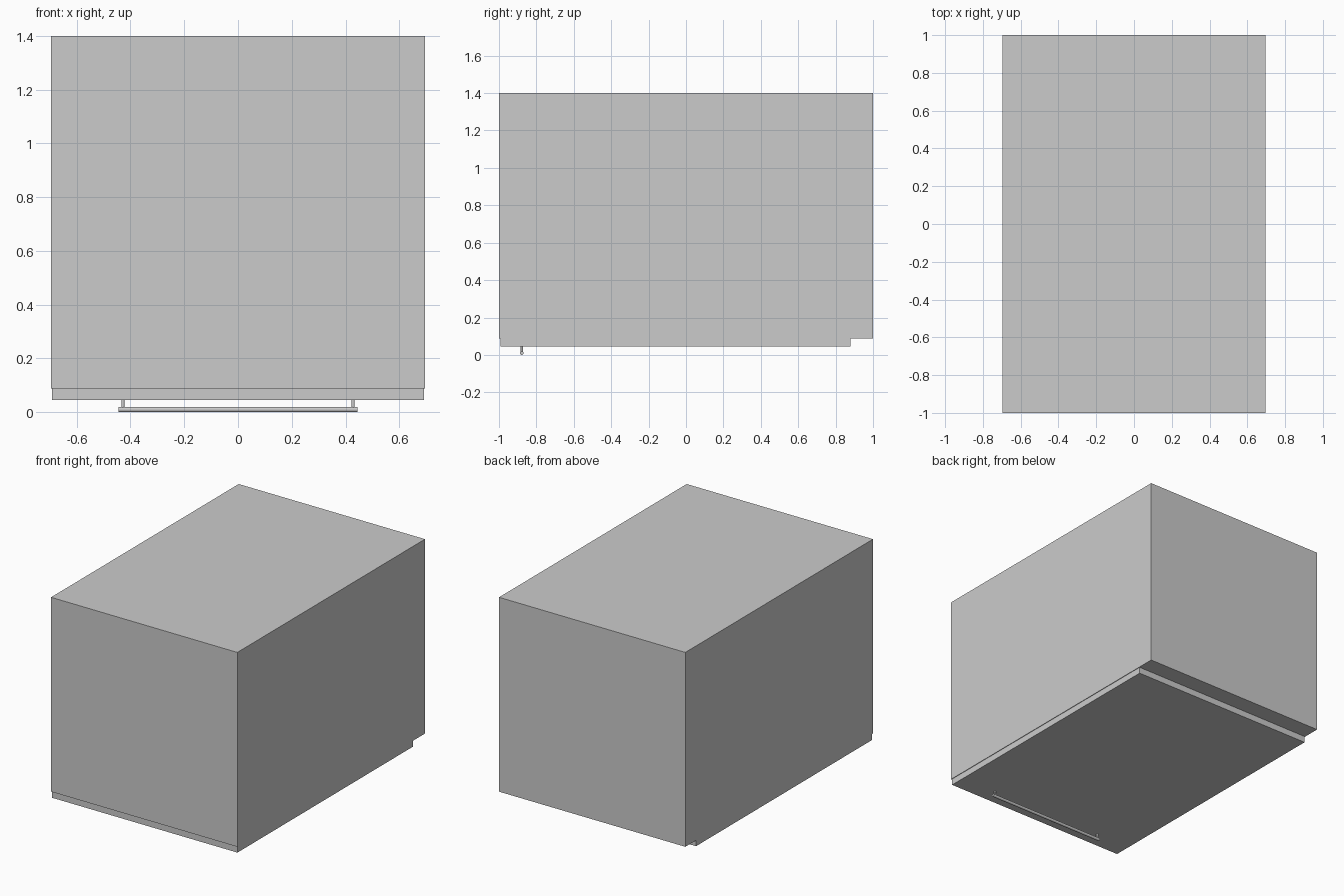
import bpy
from math import pi

if "Cube" in bpy.data.objects:
    bpy.data.objects.remove(bpy.data.objects["Cube"])


def box(name, lo, hi):
    size = [b - a for a, b in zip(lo, hi)]
    mid = [(a + b) / 2 for a, b in zip(lo, hi)]
    bpy.ops.mesh.primitive_cube_add(size=1, location=mid)
    ob = bpy.context.object
    ob.name = name
    ob.scale = size
    bpy.ops.object.transform_apply(location=False, rotation=False, scale=True)
    return ob


def rod(name, radius, length, loc, rot=(0, 0, 0)):
    bpy.ops.mesh.primitive_cylinder_add(vertices=24, radius=radius, depth=length,
                                        location=loc, rotation=rot)
    ob = bpy.context.object
    ob.name = name
    bpy.ops.object.shade_smooth_by_angle()
    return ob


# Appliance cabinet, lying with its door facing down
box("cabinet", (-0.695, -1.0, 0.089), (0.695, 1.0, 1.40))

# Door panel, stopping short of the back edge to leave a toe kick
box("door", (-0.691, -0.993, 0.046), (0.691, 0.88, 0.089))

# Bar handle with two standoffs
handle_y = -0.878
rod("handle_bar", 0.010, 0.89, (0, handle_y, 0.010), (0, pi / 2, 0))
for side, label in ((-1, "left"), (1, "right")):
    rod("handle_post_" + label, 0.006, 0.038, (side * 0.428, handle_y, 0.029))
